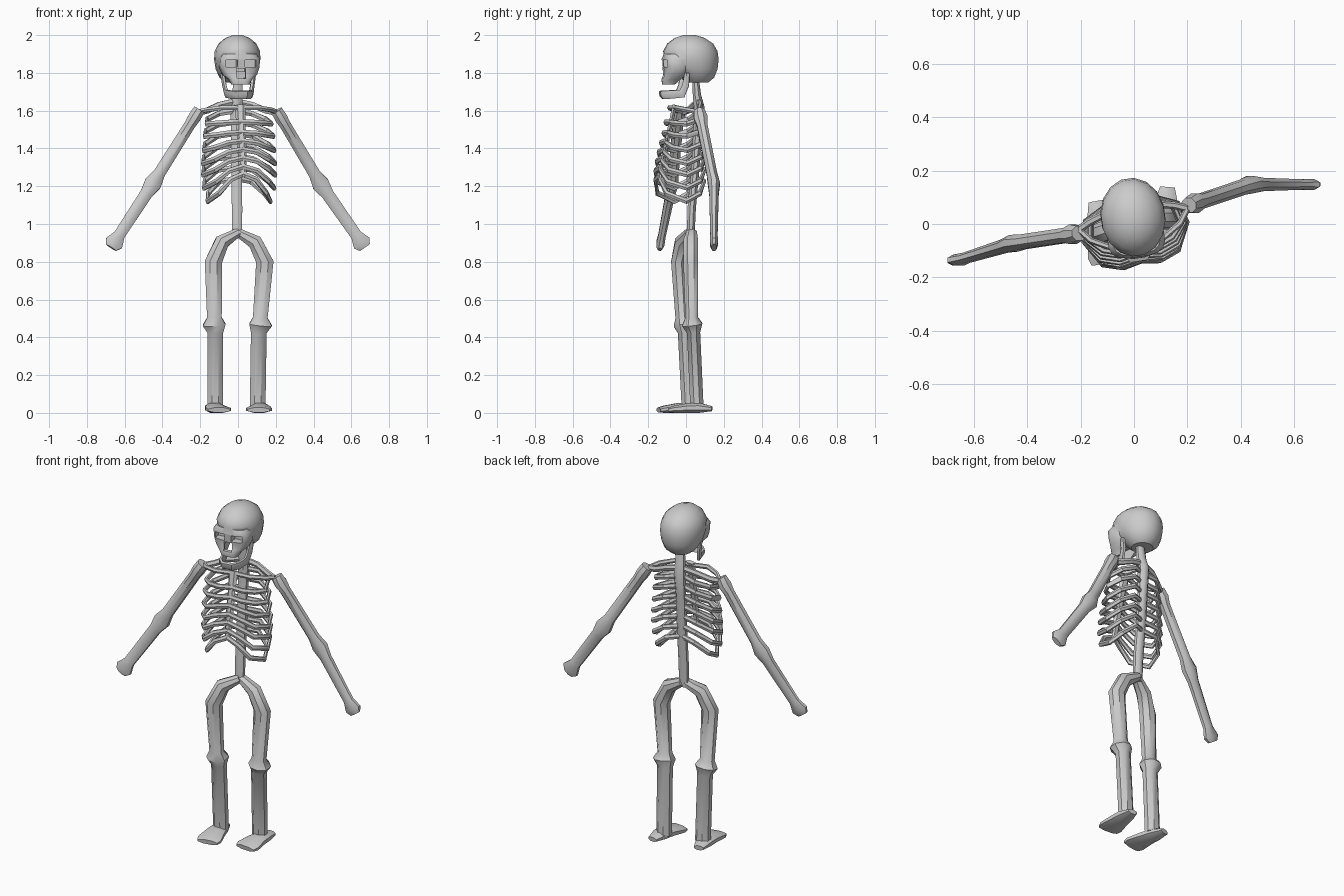
import bpy, bmesh
from math import radians, cos, sin, pi
from mathutils import Vector, Matrix

if "Cube" in bpy.data.objects:
    bpy.data.objects.remove(bpy.data.objects["Cube"])

TWIST = Matrix.Rotation(radians(11), 3, 'Z')   # chest turned a little
LOOK = Matrix.Rotation(radians(8), 3, 'Z')     # head turned a little


def skin(name, rings):
    """Close a stack of equal rings into a mesh object."""
    bm = bmesh.new()
    vs = [[bm.verts.new(p) for p in r] for r in rings]
    n = len(vs[0])
    for a, b in zip(vs, vs[1:]):
        for i in range(n):
            j = (i + 1) % n
            bm.faces.new((a[i], a[j], b[j], b[i]))
    bm.faces.new(vs[0][::-1])
    bm.faces.new(vs[-1])
    bmesh.ops.recalc_face_normals(bm, faces=bm.faces)
    me = bpy.data.meshes.new(name)
    bm.to_mesh(me)
    bm.free()
    ob = bpy.data.objects.new(name, me)
    bpy.context.collection.objects.link(ob)
    return ob


def tube(name, pts, radii, ref, sides=6):
    """Bone along pts; radii = (toward ref, across) per point."""
    pts = [Vector(p) for p in pts]
    rings = []
    for k, p in enumerate(pts):
        t = (pts[min(k + 1, len(pts) - 1)] - pts[max(k - 1, 0)]).normalized()
        r = Vector(ref)
        u = (r - t * r.dot(t)).normalized()
        v = t.cross(u)
        ru, rv = radii[k]
        rings.append([p + u * ru * cos(a) + v * rv * sin(a)
                      for a in [2 * pi * (i + .5) / sides for i in range(sides)]])
    return skin(name, rings)


def loft(name, rows, power=1.0, sides=16):
    """Stack of horizontal ovals: (z, half width, front y, back y)."""
    rings = []
    for z, w, f, b in rows:
        ring = []
        for i in range(sides):
            a = 2 * pi * (i + .5) / sides
            c, s = cos(a), sin(a)
            c = abs(c) ** power * (1 if c > 0 else -1)
            s = abs(s) ** power * (1 if s > 0 else -1)
            ring.append(LOOK @ Vector((w * c, (f + b) / 2 + (b - f) / 2 * s, z)))
        rings.append(ring)
    return skin(name, rings)


def boolean(ob, other, op):
    m = ob.modifiers.new(op.lower(), 'BOOLEAN')
    m.object, m.operation, m.solver = other, op, 'EXACT'
    bpy.context.view_layer.objects.active = ob
    bpy.ops.object.modifier_apply(modifier=m.name)
    bpy.data.objects.remove(other)


def box_cut(ob, x0, x1, y0, y1, z0, z1):
    c = skin("cutter", [[LOOK @ Vector((x, y, z)) for x, y in
             ((x0, y0), (x1, y0), (x1, y1), (x0, y1))] for z in (z0, z1)])
    c.hide_render = True
    boolean(ob, c, 'DIFFERENCE')


# Skull: cranium joined to the face, then eye, nose and mouth openings
skull = loft("skull", [(1.75, .06, 0, .12), (1.775, .09, -.03, .15), (1.82, .112, -.08, .168),
                       (1.87, .122, -.115, .174), (1.915, .12, -.122, .168), (1.955, .1, -.1, .145),
                       (1.985, .064, -.06, .1), (2.0, .025, -.015, .05)])
face = loft("face", [(1.738, .048, -.125, -.06), (1.765, .062, -.13, -.03), (1.79, .092, -.118, .0),
                     (1.83, .106, -.122, .02), (1.875, .108, -.126, .02), (1.9, .09, -.115, .02)], .65)
boolean(skull, face, 'UNION')
box_cut(skull, -.035, .035, -.105, -.02, 1.7, 1.805)
box_cut(skull, -.024, .024, -.2, -.07, 1.77, 1.822)
for s in (-1, 1):
    a, b = sorted((s * .02, s * .08))
    box_cut(skull, a, b, -.2, -.075, 1.83, 1.868)

# Jaw: one bent bar with upright back ends
half = [(.085, -.005, 1.80), (.075, -.012, 1.735), (.066, -.03, 1.69), (.052, -.095, 1.685)]
jaw = half + [(.026, -.126, 1.684)]
jaw += [(-x, y, z) for x, y, z in reversed(jaw)]
jr = [(.015, .012), (.02, .012), (.026, .013), (.025, .013), (.026, .014)]
tube("jaw", [LOOK @ Vector(p) for p in jaw], jr + jr[::-1], (0, -.5, 1))

# Spine and neck
tube("spine", [(-.005, .025, .93), (-.005, .03, 1.08), (-.008, .05, 1.3), (-.01, .062, 1.5),
               (-.008, .07, 1.62), (-.003, .058, 1.68), (0, .05, 1.78)],
     [(.022, .028), (.024, .03), (.024, .03), (.026, .03), (.03, .034), (.024, .03), (.018, .025)],
     (0, 1, 0), 8)

# Breastbone
tube("breastbone", [TWIST @ Vector(p) for p in
     ((0, -.06, 1.63), (0, -.085, 1.52), (0, -.115, 1.38), (0, -.14, 1.25))],
     [(.014, .03), (.013, .024), (.013, .024), (.012, .018)], (0, 1, 0))

# Ribs: (back z, side z, breastbone z, half width, front y)
RIBS = [(1.60, 1.53, 1.54, .175, -.085), (1.54, 1.465, 1.485, .185, -.095),
        (1.48, 1.39, 1.44, .19, -.108), (1.42, 1.32, 1.395, .195, -.12),
        (1.36, 1.26, 1.35, .195, -.13), (1.30, 1.19, 1.305, .19, -.138),
        (1.24, 1.12, 1.265, .17, -.14)]
for n, (zb, zs, zf, w, f) in enumerate(RIBS, 1):
    for s, side in ((-1, "left"), (1, "right")):
        path = [(0, .055, zb), (s * w * .5, .082, zb - .015), (s * w * .9, .045, zs + (zb - zs) * .35),
                (s * w, -.03, zs), (s * w * .75, f + .01, zs + (zf - zs) * .3),
                (s * w * .4, f - .012, zs + (zf - zs) * .8), (0, f, zf)]
        tube(f"rib_{n}_{side}", [TWIST @ Vector(p) for p in path], [(.016, .011)] * 7, (0, 0, 1))

for s, side in ((-1, "left"), (1, "right")):
    # Collar bone and the back shoulder bar
    tube("collar_bone_" + side, [TWIST @ Vector(p) for p in
         ((0, -.06, 1.615), (s * .1, -.07, 1.615), (s * .17, -.03, 1.605), (s * .205, .015, 1.595))],
         [(.014, .012)] * 4, (0, 0, 1))
    tube("shoulder_bar_" + side, [TWIST @ Vector(p) for p in
         ((0, .065, 1.65), (s * .09, .06, 1.63), (s * .16, .04, 1.6), (s * .205, .02, 1.59))],
         [(.018, .014)] * 4, (0, 0, 1))


def arm(side, top, elbow, end):
    a, e, h = Vector(top), Vector(elbow), Vector(end)
    pts = [a, a.lerp(e, .1), a.lerp(e, .2), a.lerp(e, .86), e, e.lerp(h, .16),
           e.lerp(h, .8), e.lerp(h, .93), h]
    tube("arm_" + side, pts, [(.03, .034), (.04, .036), (.03, .032), (.03, .034), (.034, .05),
         (.027, .036), (.021, .033), (.023, .054), (.016, .034)], (0, 1, 0), 8)


arm("left", (-.205, -.035, 1.605), (-.45, -.072, 1.215), (-.672, -.14, .875))
arm("right", (.205, .07, 1.6), (.438, .148, 1.21), (.672, .148, .875))


def leg(side, pts):
    tube("leg_" + side, pts, [(.03, .025), (.042, .042), (.042, .05), (.037, .042), (.058, .065),
         (.038, .045), (.038, .045)], (0, 1, 0), 8)


# Legs: hip, hip bend, thigh top, above knee, knee, below knee, ankle
leg("left", [(.0, .02, .955), (-.085, -.02, .905), (-.13, -.04, .8), (-.125, -.022, .505),
             (-.126, -.012, .467), (-.12, -.008, .425), (-.12, .012, .03)])
leg("right", [(.0, .03, .955), (.09, .025, .905), (.142, .025, .8), (.118, .03, .505),
              (.12, .033, .467), (.11, .04, .425), (.104, .058, .03)])

# Feet: narrow heel, broad toes
for side, heel, toe in (("left", (-.143, .085), (-.1, -.145)), ("right", (.125, .138), (.109, -.09))):
    h, t = Vector((*heel, 0)), Vector((*toe, 0))
    steps = [(0, .022, .014, .03), (.3, .027, .029, .05), (.55, .026, .028, .058),
             (.88, .019, .02, .074), (1, .015, .014, .064)]
    tube("foot_" + side, [h.lerp(t, k) + Vector((0, 0, z)) for k, z, _, _ in steps],
         [(ru, rv) for _, _, ru, rv in steps], (0, 0, 1), 8)

# Smooth shading with sharp creases kept
bpy.ops.object.select_all(action='SELECT')
bpy.context.view_layer.objects.active = skull
bpy.ops.object.shade_smooth_by_angle(angle=radians(40))
